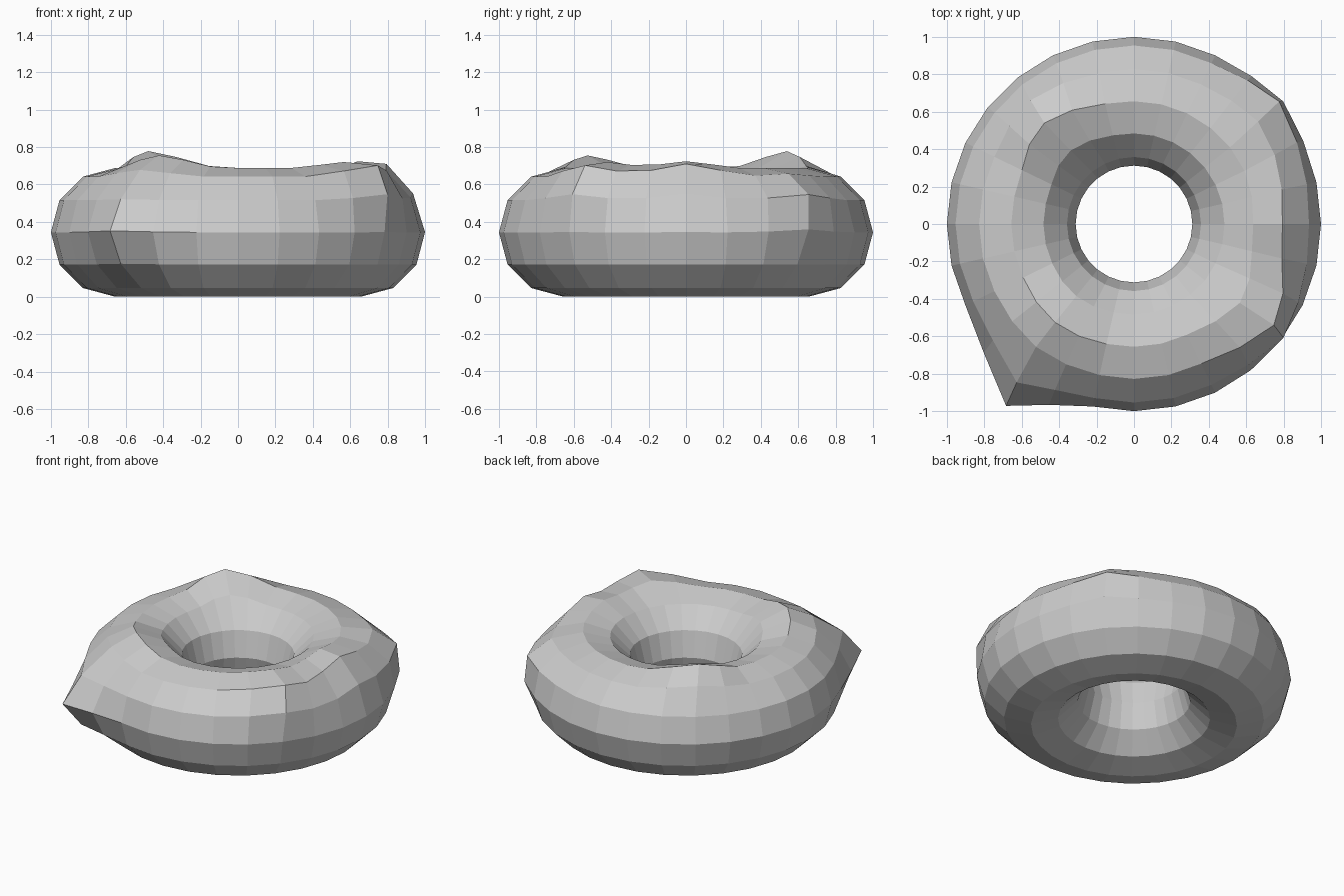
import bpy
from math import cos, sin, radians
from mathutils import Vector

if "Cube" in bpy.data.objects:
    bpy.data.objects.remove(bpy.data.objects["Cube"])

MAJOR, MINOR = 0.656, 0.344
RINGS, SIDES = 28, 12
REACH = 0.37  # radius of each soft pull

# Low-poly ring body
bpy.ops.mesh.primitive_torus_add(
    major_segments=RINGS, minor_segments=SIDES,
    major_radius=MAJOR, minor_radius=MINOR)
ring = bpy.context.object
ring.name = "ring_body"


def surface_point(ring_step, side_step):
    """Torus vertex at a given segment around the ring and around the tube."""
    a, b = radians(360 / RINGS * ring_step), radians(360 / SIDES * side_step)
    r = MAJOR + MINOR * cos(b)
    return Vector((r * cos(a), r * sin(a), MINOR * sin(b)))


# Soft pulls: segment around ring, segment around tube, offset
pulls = [
    (18, 0, (-0.06, -0.19, 0.008)),   # pointed front-left corner
    (10, 3, (-0.07, 0.027, 0.09)),    # back-left peak
    (18, 3, (-0.013, -0.013, 0.067)), # front-left peak
    (3, 1, (0.03, 0.06, 0.03)),       # back-right edge
    (25, 2, (0.10, -0.024, 0.06)),    # front-right shoulder
    (0, 2, (-0.035, 0.0, 0.068)),     # right shoulder
]
centres = [(surface_point(i, j), Vector(d)) for i, j, d in pulls]

for v in ring.data.vertices:
    start = v.co.copy()
    for centre, offset in centres:
        t = max(0.0, 1 - (start - centre).length / REACH)
        v.co += offset * (3 * t * t - 2 * t ** 3)
    v.co.z += MINOR  # stand on the floor

bpy.ops.object.shade_flat()
